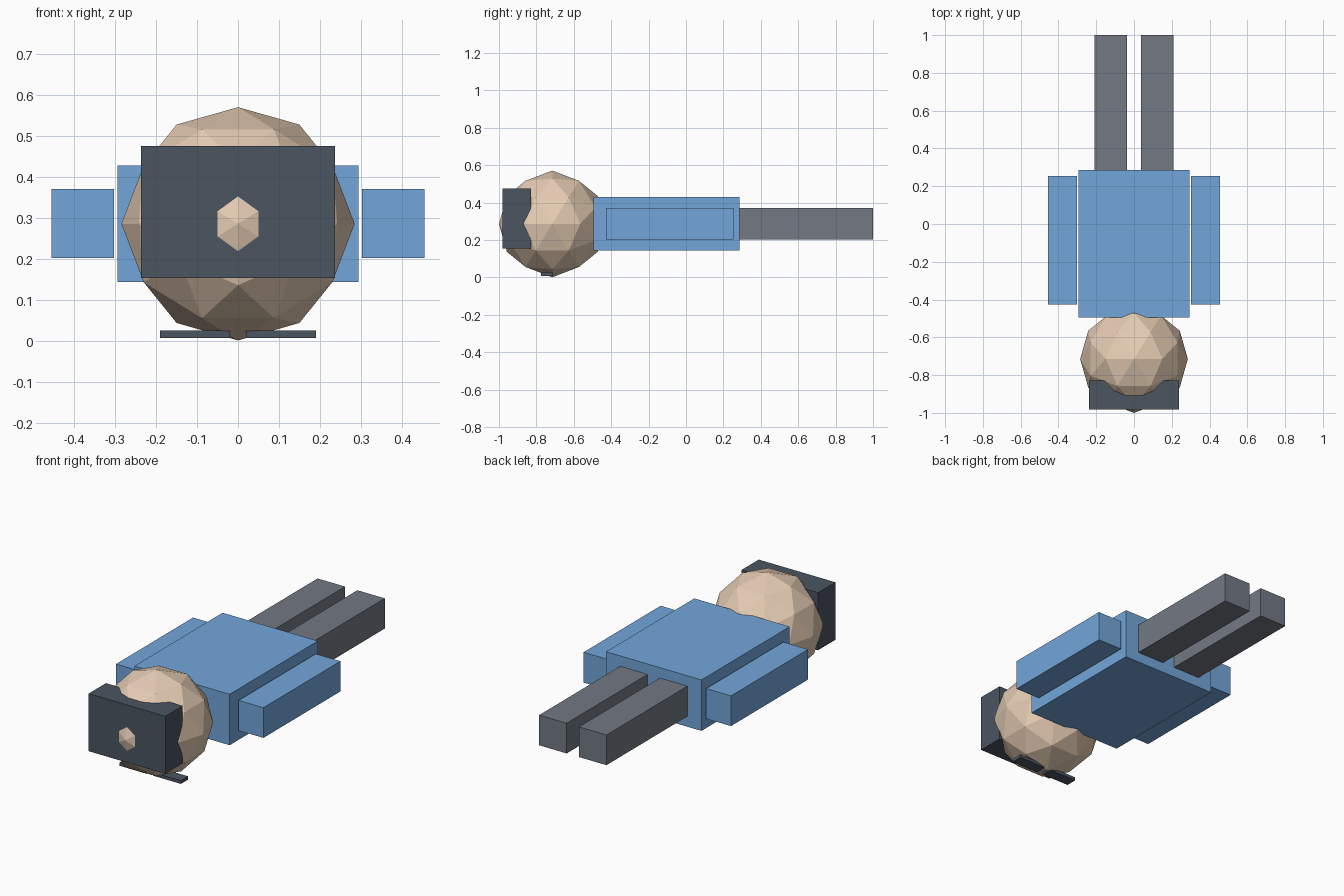
import bpy, math

if "Cube" in bpy.data.objects:
    bpy.data.objects.remove(bpy.data.objects["Cube"])


def material(name, color):
    m = bpy.data.materials.new(name)
    m.diffuse_color = (*color, 1)
    m.use_nodes = True
    m.node_tree.nodes["Principled BSDF"].inputs["Base Color"].default_value = m.diffuse_color
    return m


skin = material("skin", (0.78, 0.60, 0.45))
blue = material("shirt_blue", (0.17, 0.38, 0.70))
slate = material("dark_slate", (0.07, 0.09, 0.12))
grey = material("trouser_grey", (0.17, 0.19, 0.23))


def box(name, lo, hi, mat):
    """Axis-aligned box between two corners."""
    bpy.ops.mesh.primitive_cube_add(size=1, location=[(a + b) / 2 for a, b in zip(lo, hi)])
    ob = bpy.context.object
    ob.name = name
    ob.scale = [b - a for a, b in zip(lo, hi)]
    bpy.ops.object.transform_apply(location=False, rotation=False, scale=True)
    ob.data.materials.append(mat)
    return ob


def pair(name, lo, hi, mat):
    """Right-hand box plus its mirror across x = 0."""
    box(name + "_right", lo, hi, mat)
    box(name + "_left", (-hi[0], *lo[1:]), (-lo[0], *hi[1:]), mat)


# Head: faceted ball turned so an edge midpoint lies on every axis
tilt = -math.atan(2 / (1 + math.sqrt(5)))
bpy.ops.mesh.primitive_ico_sphere_add(subdivisions=2, radius=0.285,
                                      location=(0, -0.715, 0.286), rotation=(0, tilt, 0))
head = bpy.context.object
head.name = "head"
head.data.materials.append(skin)

# Block over the front of the head
box("head_block", (-0.237, -0.981, 0.154), (0.237, -0.828, 0.476), slate)

# Torso
box("torso", (-0.295, -0.495, 0.144), (0.295, 0.285, 0.429), blue)

# Limbs
pair("arm", (0.303, -0.427, 0.202), (0.456, 0.254, 0.371), blue)
pair("leg", (0.038, 0.285, 0.202), (0.208, 1.0, 0.371), grey)

# Thin bars under the head
pair("bar", (0.02, -0.776, 0.007), (0.19, -0.712, 0.025), slate)
